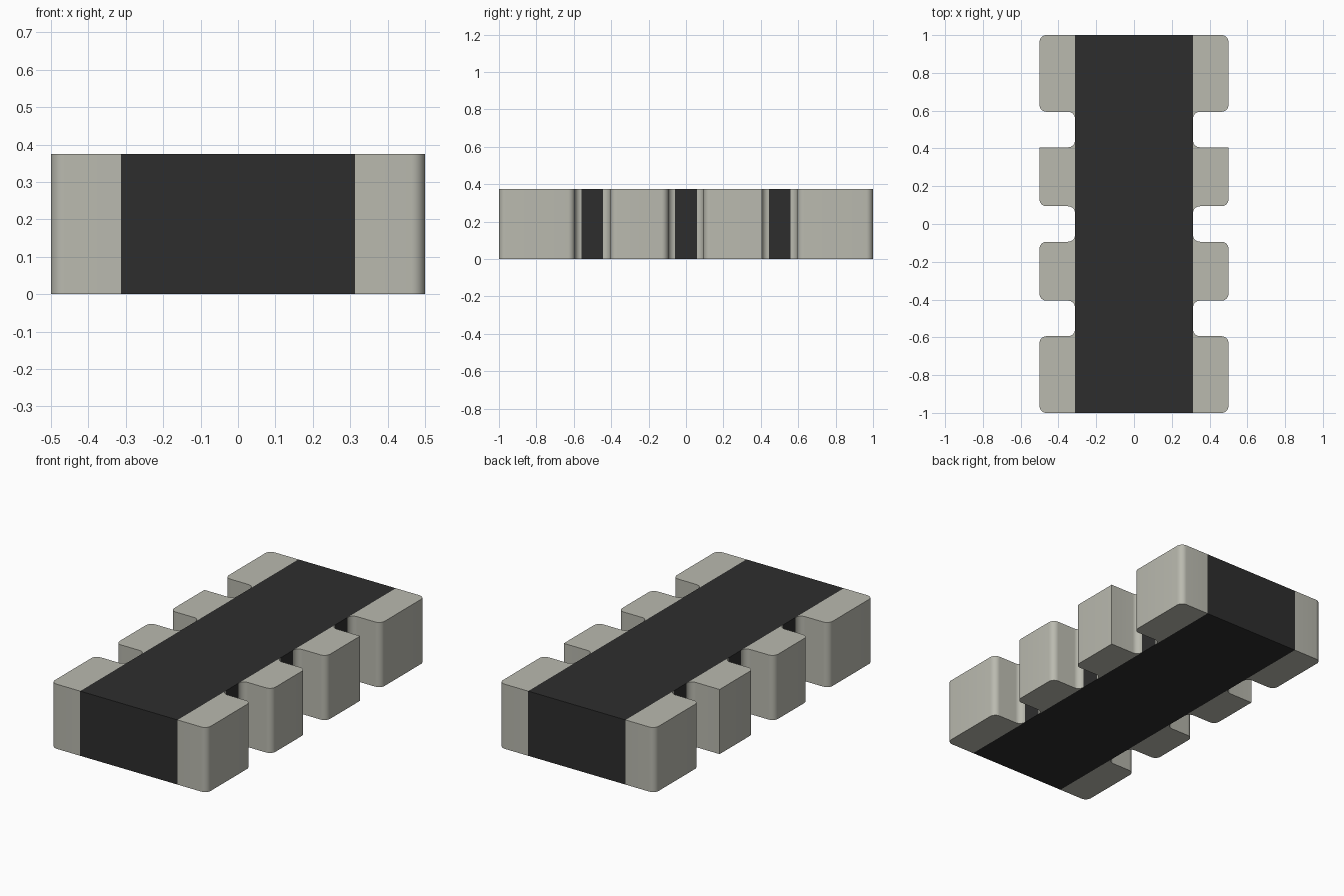
import bpy, bmesh, math

cube = bpy.data.objects.get("Cube")
if cube:
    bpy.data.objects.remove(cube, do_unlink=True)

HALF_BODY, HALF_WIDTH, HEIGHT, RADIUS = 0.3125, 0.5, 0.375, 0.0365
STEPS = 8


def material(name, rgb):
    mat = bpy.data.materials.new(name)
    mat.use_nodes = True
    mat.diffuse_color = (*rgb, 1)
    bsdf = mat.node_tree.nodes["Principled BSDF"]
    bsdf.inputs["Base Color"].default_value = (*rgb, 1)
    bsdf.inputs["Roughness"].default_value = 0.6
    return mat


def prism(name, outline, mat, open_inner=False):
    """Extrude a counter-clockwise outline from z = 0 to HEIGHT."""
    bm = bmesh.new()
    low = [bm.verts.new((x, y, 0)) for x, y in outline]
    high = [bm.verts.new((x, y, HEIGHT)) for x, y in outline]
    bm.faces.new(low[::-1])
    bm.faces.new(high)
    n = len(outline)
    # the closing side of a terminal is hidden against the body
    for i in range(n - 1 if open_inner else n):
        j = (i + 1) % n
        bm.faces.new((low[i], low[j], high[j], high[i]))
    mesh = bpy.data.meshes.new(name)
    bm.to_mesh(mesh)
    bm.free()
    mesh.materials.append(mat)
    obj = bpy.data.objects.new(name, mesh)
    bpy.context.collection.objects.link(obj)
    return obj


def arc(cx, cy, start, end):
    angles = [math.radians(start + (end - start) * i / STEPS) for i in range(STEPS + 1)]
    return [(cx + RADIUS * math.cos(a), cy + RADIUS * math.sin(a)) for a in angles]


def terminal_outline(y0, y1, sharp_back):
    """Rounded outer corners, and fillets flaring onto the body beside each gap."""
    xi, xo, r = HALF_BODY, HALF_WIDTH, RADIUS
    pts = [(xi, y0)] if y0 <= -1 else arc(xi + r, y0 - r, 180, 90)
    pts += arc(xo - r, y0 + r, -90, 0)
    pts += [(xo, y1)] if sharp_back else arc(xo - r, y1 - r, 0, 90)
    pts += [(xi, y1)] if y1 >= 1 else arc(xi + r, y1 + r, 270, 180)
    return pts


black = material("black ceramic", (0.027, 0.027, 0.027))
metal = material("metal grey", (0.49, 0.49, 0.43))

# Central body
b = HALF_BODY
prism("body", [(-b, -1), (b, -1), (b, 1), (-b, 1)], black)

# Four pairs of terminals, front to back; one has square back corners
terminals = [
    ("front_terminals", -1.0, -0.594, False),
    ("front_middle_terminals", -0.406, -0.094, False),
    ("back_middle_terminals", 0.094, 0.406, True),
    ("back_terminals", 0.594, 1.0, False),
]
for name, y0, y1, sharp_back in terminals:
    pad = prism(name, terminal_outline(y0, y1, sharp_back), metal, open_inner=True)
    bpy.ops.object.select_all(action='DESELECT')
    pad.select_set(True)
    bpy.context.view_layer.objects.active = pad
    bpy.ops.object.shade_smooth_by_angle(angle=math.radians(30))
    mirror = pad.modifiers.new("Mirror", 'MIRROR')
    mirror.use_axis[0] = True
    mirror.use_mirror_merge = False
